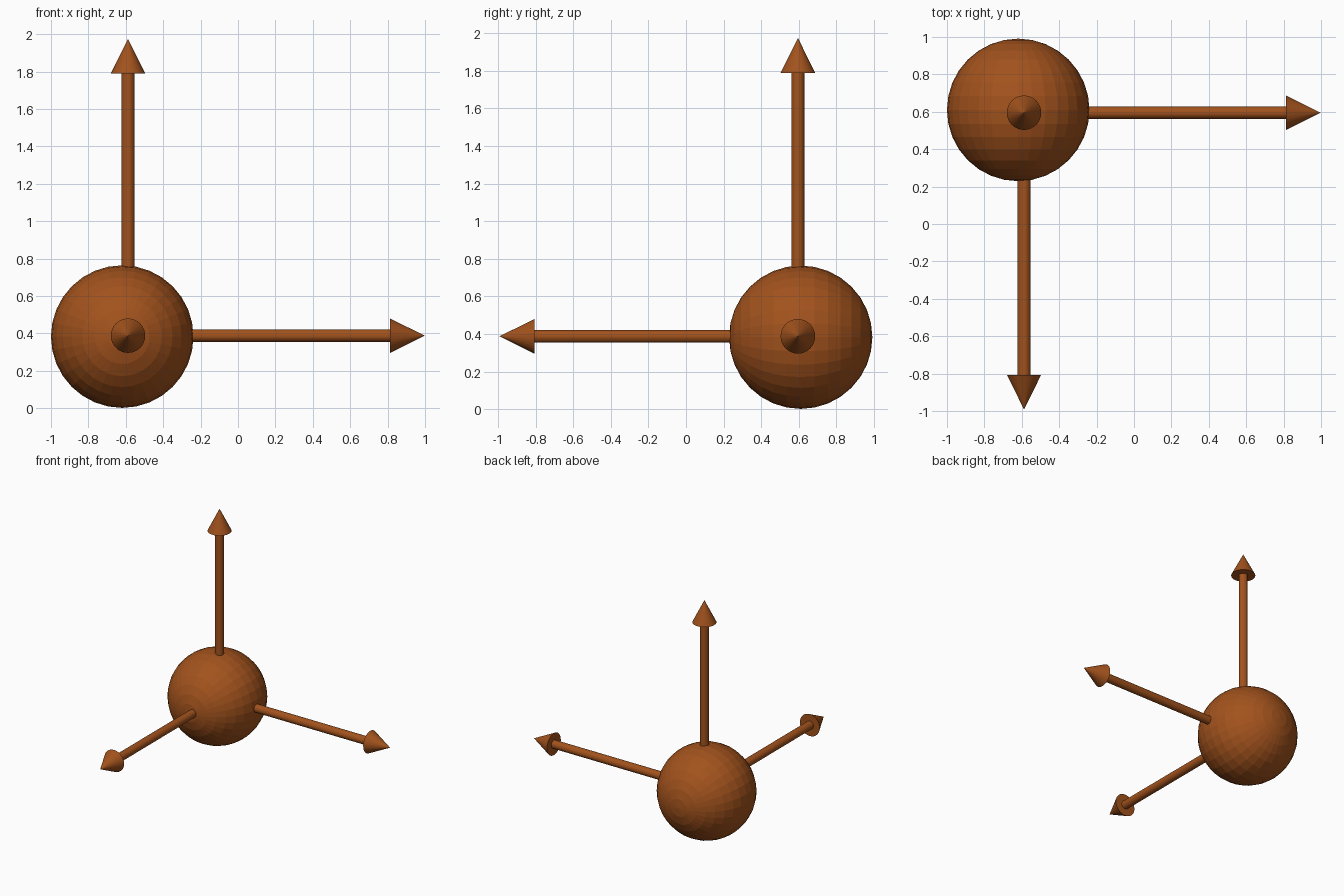
import bpy
from math import pi
from mathutils import Vector

if "Cube" in bpy.data.objects:
    bpy.data.objects.remove(bpy.data.objects["Cube"])

ORIGIN = Vector((-0.588, 0.595, 0.388))   # where the three arrows meet
SHAFT_LENGTH, SHAFT_RADIUS = 1.41, 0.034
HEAD_LENGTH, HEAD_RADIUS = 0.185, 0.092
REACH = 1.586                             # origin to arrow tip

rust = bpy.data.materials.new("rust")
rust.diffuse_color = (0.36, 0.085, 0.012, 1)
rust.use_nodes = True
rust.node_tree.nodes["Principled BSDF"].inputs["Base Color"].default_value = rust.diffuse_color


def finish(name):
    obj = bpy.context.object
    obj.name = name
    obj.data.materials.append(rust)
    return obj


def arrow(name, direction):
    d = Vector(direction)
    rot = d.to_track_quat('Z', 'Y').to_euler()
    # Shaft
    bpy.ops.mesh.primitive_cylinder_add(
        vertices=32, radius=SHAFT_RADIUS, depth=SHAFT_LENGTH,
        location=ORIGIN + d * SHAFT_LENGTH / 2, rotation=rot)
    finish(name + "_shaft")
    # Pointed head
    bpy.ops.mesh.primitive_cone_add(
        vertices=32, radius1=HEAD_RADIUS, radius2=0, depth=HEAD_LENGTH,
        location=ORIGIN + d * (REACH - HEAD_LENGTH / 2), rotation=rot)
    finish(name + "_head")


# Faceted ball, poles along y
bpy.ops.mesh.primitive_uv_sphere_add(
    segments=32, ring_count=16, radius=0.381,
    location=(-0.619, 0.61, 0.383), rotation=(pi / 2, 0, 0))
finish("ball")

# Three arrows at right angles
arrow("right_arrow", (1, 0, 0))
arrow("front_arrow", (0, -1, 0))
arrow("up_arrow", (0, 0, 1))
